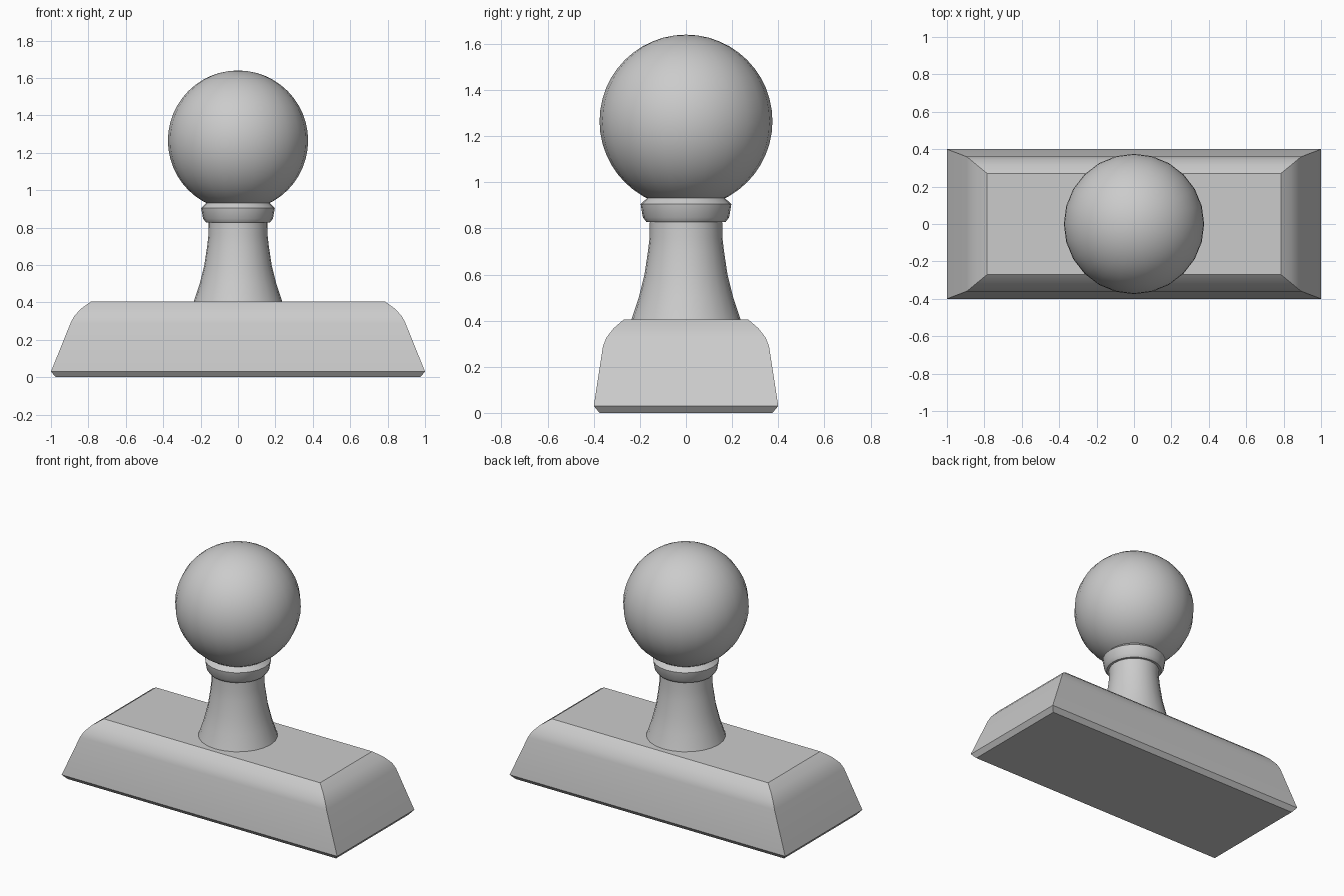
import bpy, bmesh, math

if "Cube" in bpy.data.objects:
    bpy.data.objects.remove(bpy.data.objects["Cube"])


def loft(name, rings, angle):
    """Skin a stack of closed rings and cap both ends."""
    bm = bmesh.new()
    loops = [[bm.verts.new(p) for p in ring] for ring in rings]
    n = len(loops[0])
    for low, high in zip(loops, loops[1:]):
        for i in range(n):
            j = (i + 1) % n
            bm.faces.new((low[i], low[j], high[j], high[i]))
    bm.faces.new(loops[0][::-1])
    bm.faces.new(loops[-1])
    mesh = bpy.data.meshes.new(name)
    bm.to_mesh(mesh)
    bm.free()
    ob = bpy.data.objects.new(name, mesh)
    bpy.context.collection.objects.link(ob)
    smooth(ob, angle)
    return ob


def smooth(ob, angle):
    bpy.ops.object.select_all(action='DESELECT')
    ob.select_set(True)
    bpy.context.view_layer.objects.active = ob
    bpy.ops.object.shade_smooth_by_angle(angle=math.radians(angle))


def rectangle(hx, hy, z):
    return [(-hx, -hy, z), (hx, -hy, z), (hx, hy, z), (-hx, hy, z)]


def circle(r, z, n=24):
    return [(r * math.cos(2 * math.pi * i / n), r * math.sin(2 * math.pi * i / n), z)
            for i in range(n)]


# Rectangular plinth: bottom chamfer, leaning sides, rounded shoulder
base_profile = [(0.975, 0.375, 0), (1.0, 0.4, 0.03), (0.895, 0.36, 0.29),
                (0.877, 0.346, 0.325), (0.84, 0.315, 0.366), (0.785, 0.27, 0.405)]
loft("base", [rectangle(*p) for p in base_profile], 30)

# Flared neck
stem_profile = [(0.238, 0.40), (0.205, 0.50), (0.18, 0.60), (0.165, 0.70),
                (0.158, 0.76), (0.157, 0.84)]
loft("stem", [circle(*p) for p in stem_profile], 35)

# Collar under the ball
collar_profile = [(0.157, 0.828), (0.172, 0.828), (0.187, 0.848),
                  (0.197, 0.905), (0.168, 0.932)]
loft("collar", [circle(*p) for p in collar_profile], 30)

# Ball head
bpy.ops.mesh.primitive_uv_sphere_add(segments=24, ring_count=24, radius=0.375,
                                     location=(0, 0, 1.265))
ball = bpy.context.object
ball.name = "ball"
smooth(ball, 40)
